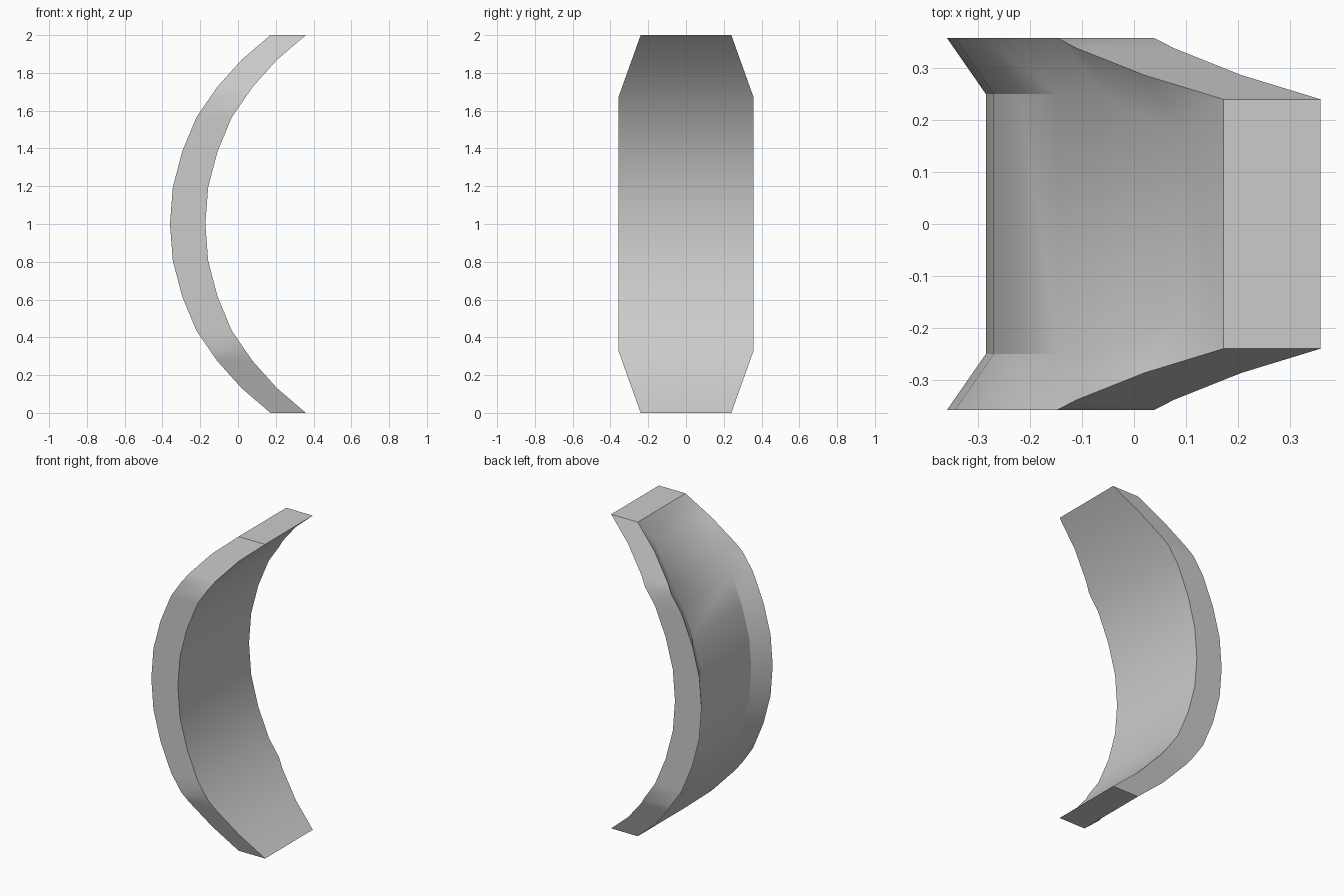
import bpy, bmesh

# Remove the default cube
cube = bpy.data.objects.get("Cube")
if cube:
    bpy.data.objects.remove(cube, do_unlink=True)

THICKNESS = 0.187   # band thickness along x
DEPTH = 0.075       # depth of the recess in the outer face
RIM = 0.108         # width of the sloped rim around the recess

# Material
grey = bpy.data.materials.new("light grey")
grey.use_nodes = True
colour = (0.6, 0.6, 0.6, 1)
grey.diffuse_color = colour
grey.node_tree.nodes["Principled BSDF"].inputs["Base Color"].default_value = colour

# Lower half of the outer arc as (x, z), mirrored about z = 1
half = [(0.172, 0), (0.02, 0.13), (-0.11, 0.275), (-0.148, 0.33),
        (-0.22, 0.435), (-0.295, 0.615), (-0.345, 0.805)]
arc = half + [(-0.36, 1)] + [(x, 2 - z) for x, z in reversed(half)]


def half_width(z):
    """Half width of the band, tapering towards both ends."""
    end = min(z, 2 - z)
    return 0.24 + 0.118 * min(end / 0.33, 1)


# Curved band: one six-point section per arc point
bm = bmesh.new()
sections = []
for i, (x, z) in enumerate(arc):
    w = half_width(z)
    is_end = i in (0, len(arc) - 1)
    depth, rim = (0, 0) if is_end else (DEPTH, RIM)
    points = [(x + THICKNESS, -w), (x + THICKNESS, w), (x, w),
              (x + depth, w - rim), (x + depth, rim - w), (x, -w)]
    sections.append([bm.verts.new((px, py, z)) for px, py in points])

for a, b in zip(sections, sections[1:]):
    for k in range(6):
        n = (k + 1) % 6
        bm.faces.new((a[k], a[n], b[n], b[k]))

# End caps, then close the recess onto the end edges
bm.faces.new(sections[0])
bm.faces.new(sections[-1])
bmesh.ops.remove_doubles(bm, verts=bm.verts[:], dist=0.0001)
bmesh.ops.recalc_face_normals(bm, faces=bm.faces[:])

mesh = bpy.data.meshes.new("curved_band")
bm.to_mesh(mesh)
bm.free()
mesh.materials.append(grey)
band = bpy.data.objects.new("curved_band", mesh)
bpy.context.collection.objects.link(band)

# Soft shading along the curve, crisp rim edges
bpy.ops.object.select_all(action='DESELECT')
band.select_set(True)
bpy.context.view_layer.objects.active = band
bpy.ops.object.shade_smooth_by_angle(angle=0.56)
